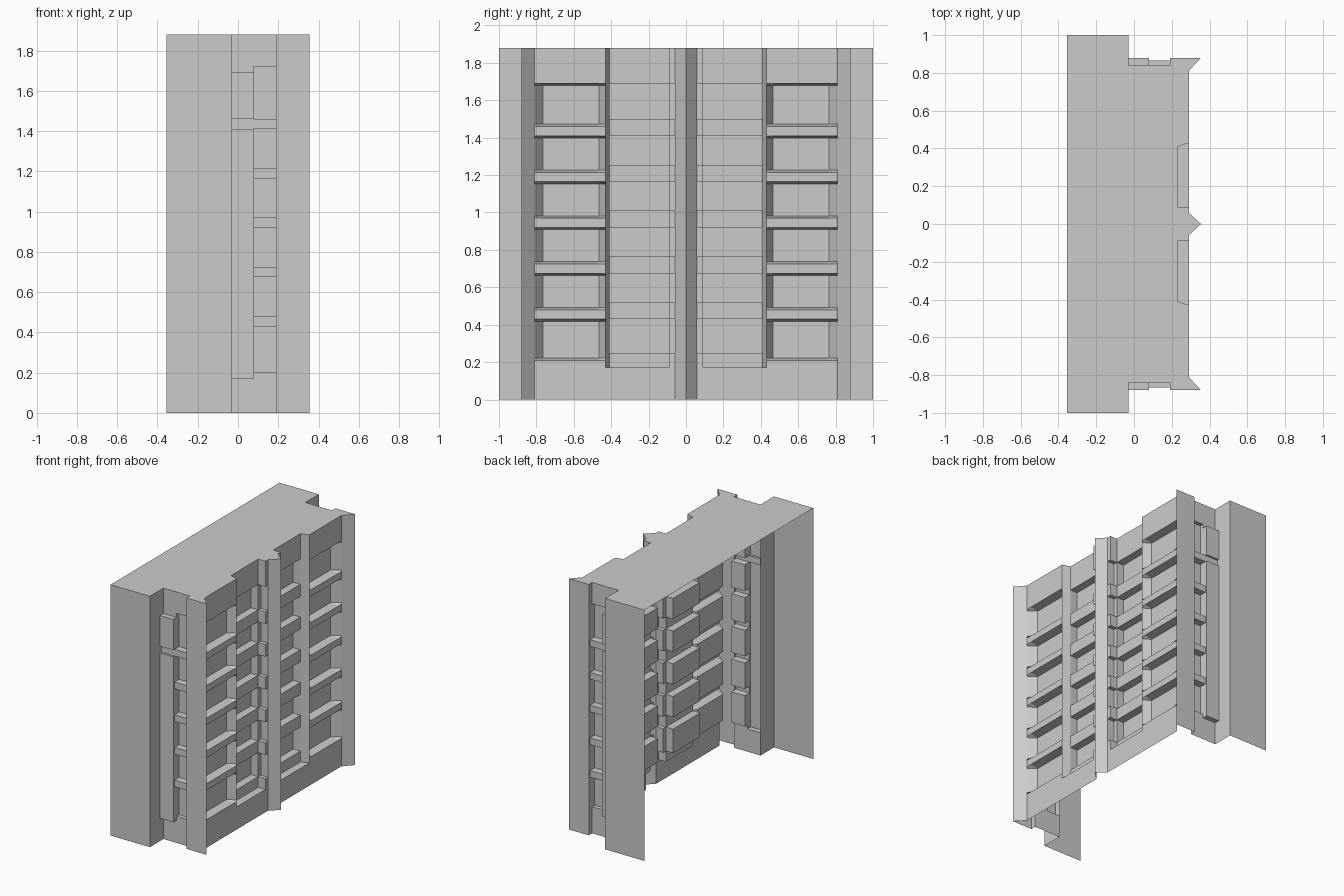
import bpy, bmesh

if "Cube" in bpy.data.objects:
    bpy.data.objects.remove(bpy.data.objects["Cube"])

TOP = 1.88
# window openings between the rungs: (bottom, top)
LOWS = [0.21, 0.48, 0.725, 0.97, 1.215, 1.46]
HIGHS = [0.43, 0.675, 0.92, 1.165, 1.41, 1.69]


def finish(name, bm):
    bmesh.ops.remove_doubles(bm, verts=bm.verts[:], dist=0.0005)
    bmesh.ops.dissolve_limit(bm, angle_limit=0.005, verts=bm.verts[:], edges=bm.edges[:])
    bmesh.ops.recalc_face_normals(bm, faces=bm.faces[:])
    me = bpy.data.meshes.new(name)
    bm.to_mesh(me)
    bm.free()
    ob = bpy.data.objects.new(name, me)
    bpy.context.collection.objects.link(ob)
    mod = ob.modifiers.new("mirror", 'MIRROR')
    mod.use_axis = (False, True, False)
    mod.merge_threshold = 0.0005
    return ob


def relief(name, cols, rows, place):
    """Open sheet: a grid of points, repeated positions make hard steps."""
    bm = bmesh.new()
    grid = [[bm.verts.new(place(c, r)) for r in rows] for c in cols]
    for i in range(len(cols) - 1):
        for j in range(len(rows) - 1):
            bm.faces.new((grid[i][j], grid[i + 1][j], grid[i + 1][j + 1], grid[i][j + 1]))
    return finish(name, bm)


# ---- front: centre rib, pillar notches, inner columns, outer windows, edge fin
# column = (y, kind)
front_cols = [(0, "tip"), (0.059, "flat"), (0.059, "notch"), (0.09, "notch"),
              (0.09, "column"), (0.41, "column"), (0.41, "recess"), (0.43, "flat"),
              (0.465, "window"), (0.765, "window"), (0.81, "flat"), (0.88, "tip")]
# row = (z, window open, pocket open, recess open)
front_rows = [(0, 0, 0, 0), (0.17, 0, 0, 0), (0.17, 0, 0, 1)]
for lo, hi in zip(LOWS, HIGHS):
    front_rows += [(lo, 0, 0, 1), (lo + 0.012, 1, 0, 1), (lo + 0.04, 1, 0, 1),
                   (lo + 0.04, 1, 1, 1), (hi - 0.012, 1, 1, 1), (hi, 0, 1, 1), (hi, 0, 0, 1)]
front_rows.append((TOP, 0, 0, 1))


def front_place(c, r):
    y, kind = c
    z, win, pocket, recess = r
    x = 0.29
    if kind == "tip":
        x = 0.355
    elif kind == "notch" and pocket:
        x = 0.23
    elif kind in ("column", "recess") and recess:
        x = 0.17 if pocket and kind == "column" else 0.23
    elif kind == "window" and win:
        x = 0.23
    return (x, y, z)


relief("front_panel", front_cols, front_rows, front_place)

# ---- sides: fin back, rung strip, raised post, rear block
side_cols = [(0.355, "fin"), (0.19, "fin"), (0.19, "wall"), (0.19, "rungs"), (0.08, "rungs"),
             (0.08, "post"), (-0.03, "post"), (-0.03, "wall"), (-0.03, "rear"), (-0.355, "rear")]
# row = (z, strip y, post y)
side_rows = [(0, .84, .84), (0.17, .84, .84), (0.17, .84, .88), (0.2, .84, .88), (0.2, .81, .88)]
for hi, lo in zip(HIGHS[:-1], LOWS[1:]):
    post = 0.865 if hi > 1.4 else 0.88
    side_rows += [(hi, .81, .88), (hi, .865, post), (lo, .865, post), (lo, .81, .88)]
side_rows += [(1.69, .81, .88), (1.69, .81, .84), (1.72, .81, .84), (1.72, .84, .84), (TOP, .84, .84)]


def side_place(c, r):
    x, kind = c
    y = {"fin": 0.88, "wall": 0.84, "rear": 1.0, "rungs": r[1], "post": r[2]}[kind]
    return (x, y, r[0])


relief("side_wall", side_cols, side_rows, side_place)

# ---- flat top following the plan outline (back and underside stay open)
outline = [(-0.355, 0), (0.355, 0), (0.29, 0.059), (0.29, 0.09), (0.23, 0.09), (0.23, 0.41),
           (0.29, 0.43), (0.29, 0.81), (0.355, 0.88), (0.19, 0.88), (0.19, 0.84),
           (-0.03, 0.84), (-0.03, 1), (-0.355, 1)]
bm = bmesh.new()
bm.faces.new([bm.verts.new((x, y, TOP)) for x, y in outline])
finish("top_cap", bm)
